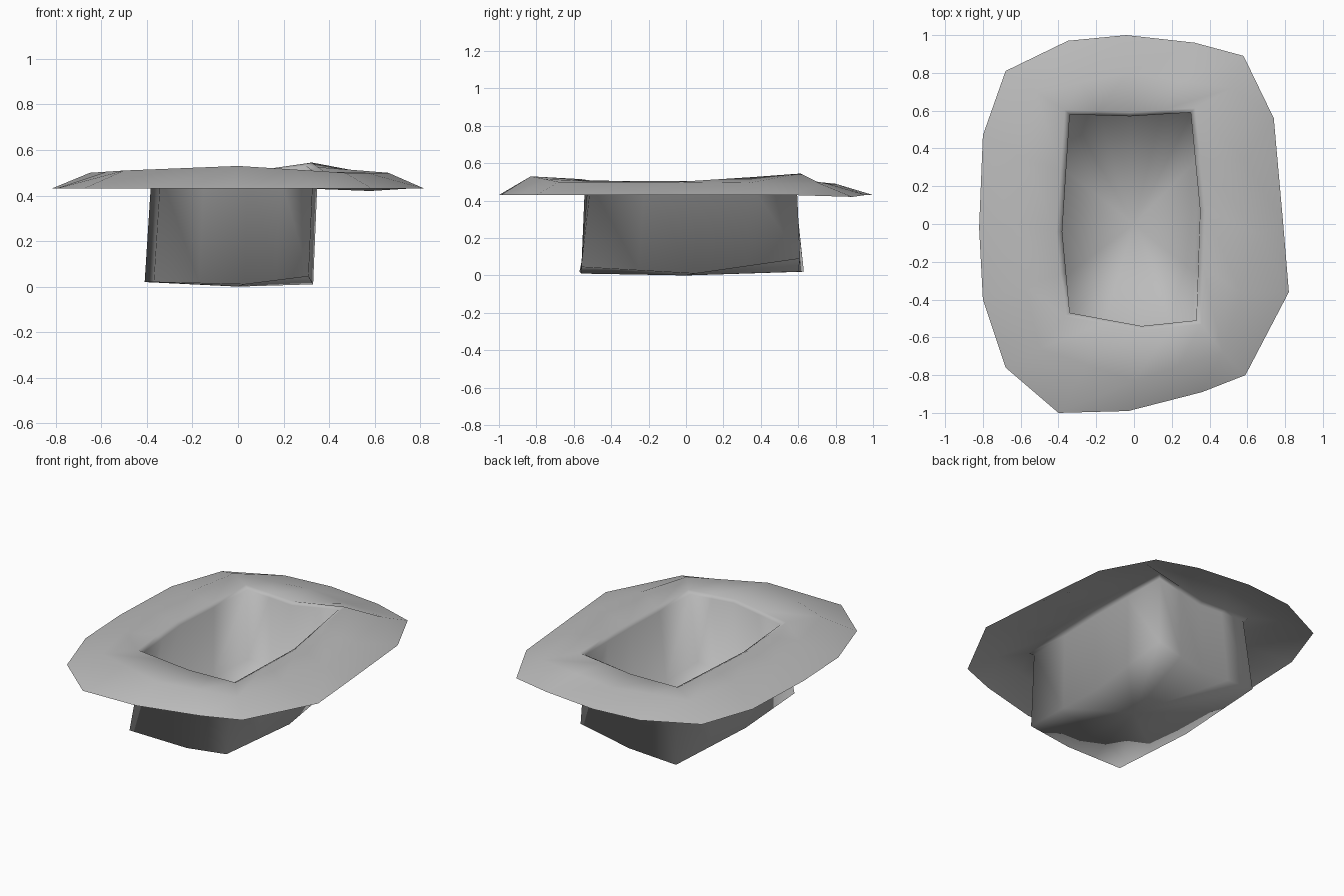
import bpy
import bmesh
from mathutils import Vector

# Remove the default object
default = bpy.data.objects.get("Cube")
if default:
    bpy.data.objects.remove(default, do_unlink=True)


def make_material(name, colour):
    material = bpy.data.materials.new(name)
    material.use_nodes = True
    material.diffuse_color = colour
    shader = material.node_tree.nodes["Principled BSDF"]
    shader.inputs["Base Color"].default_value = colour
    return material


def with_midpoints(points):
    """Double the point count of a closed ring by adding edge midpoints."""
    ring = []
    for index, point in enumerate(points):
        following = points[(index + 1) % len(points)]
        ring += [Vector(point), (Vector(point) + Vector(following)) / 2]
    return ring


def add_ring(mesh, points):
    return [mesh.verts.new(point) for point in points]


def bridge(mesh, outer, inner):
    """Join two rings of equal length with upward facing quads."""
    count = len(outer)
    for index in range(count):
        after = (index + 1) % count
        mesh.faces.new((outer[index], outer[after], inner[after], inner[index]))


# Irregular outline of the mound, anticlockwise from the left side
GROUND = 0.43
outline = [(.79, 0), (.74, .56), (.58, .89), (.32, .96),
           (-.04, 1), (-.35, .97), (-.68, .81), (-.8, .47),
           (-.82, -.02), (-.8, -.4), (-.68, -.76), (-.4, -1),
           (-.03, -.99), (.36, -.89), (.59, -.8), (.82, -.36)]
edge = [Vector((x, y, GROUND)) for x, y in outline]
edge[2].z -= 0.01

# Raised crest of the loose earth
crest = [(.66, -.05, .5), (.52, .72, .49), (-.03, .8, .49), (-.52, .7, .5),
         (-.65, 0, .5), (-.5, -.66, .51), (0, -.83, .53), (.47, -.68, .5)]

# Opening of the pit, with a narrow lip just outside it
opening = [(.35, .07, .49), (.3, .59, .53), (-.02, .57, .48), (-.34, .58, .49),
           (-.38, -.04, .49), (-.34, -.47, .49), (.04, -.54, .5), (.33, -.51, .49)]
lip = [(x * 1.08, y * 1.04, z + 0.015) for x, y, z in opening]

# Floor of the pit, slightly wider than the opening
floor = [(.33, .05, .01), (.32, .61, .09), (-.02, .6, .02), (-.37, .63, .02),
         (-.41, -.02, .02), (-.37, -.57, .02), (.03, -.56, .01), (.31, -.56, .045)]

# Build the sheet from the outer edge inwards and down
mesh = bmesh.new()
rings = [add_ring(mesh, edge)]
rings += [add_ring(mesh, with_midpoints(points))
          for points in (crest, lip, opening, floor)]
for outer, inner in zip(rings, rings[1:]):
    bridge(mesh, outer, inner)

# Close the floor around its lowest point
centre = mesh.verts.new((0, 0, 0))
base = rings[-1]
for index, vert in enumerate(base):
    mesh.faces.new((vert, base[(index + 1) % len(base)], centre))
for face in mesh.faces:
    face.smooth = True

data = bpy.data.meshes.new("earth_pit")
mesh.to_mesh(data)
mesh.free()
data.materials.append(make_material("plain grey", (.5, .5, .5, 1)))
pit = bpy.data.objects.new("earth_pit", data)
bpy.context.collection.objects.link(pit)
